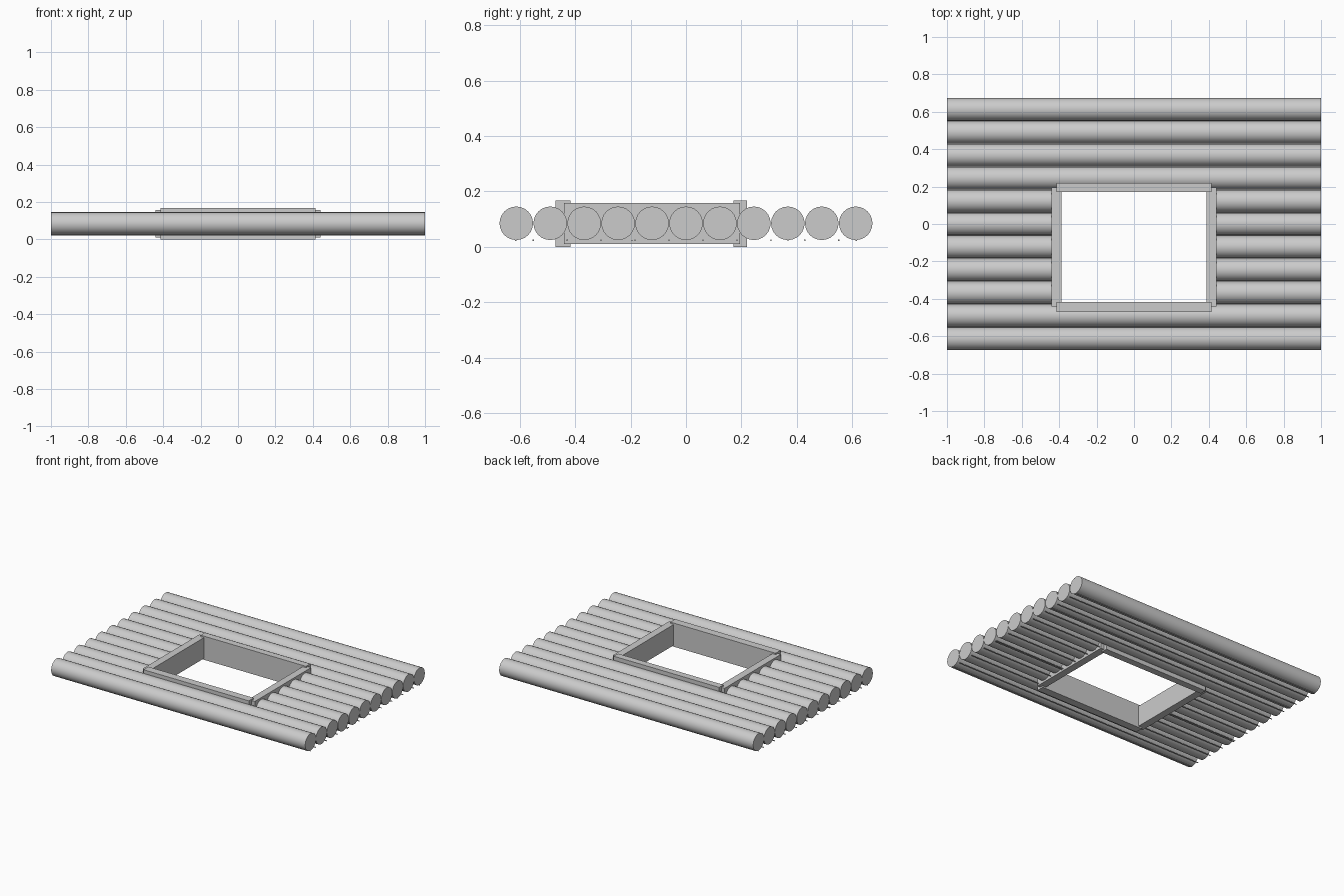
import bpy
import math

cube = bpy.data.objects.get("Cube")
if cube:
    bpy.data.objects.remove(cube, do_unlink=True)

grey = bpy.data.materials.new("plain grey")
grey.use_nodes = True
grey.diffuse_color = (0.6, 0.6, 0.6, 1)
grey.node_tree.nodes["Principled BSDF"].inputs["Base Color"].default_value = (0.6, 0.6, 0.6, 1)

PITCH, RADIUS, LOG_Z = 0.1225, 0.0605, 0.085
OPENING = 0.415          # where the cut logs end inside the frame


def rod(name, x0, x1, y, z, radius, sides):
    """Round bar along x."""
    bpy.ops.mesh.primitive_cylinder_add(
        vertices=sides, radius=radius, depth=x1 - x0,
        location=((x0 + x1) / 2, y, z), rotation=(0, math.pi / 2, 0))
    ob = bpy.context.object
    ob.name = name
    ob.data.materials.append(grey)
    bpy.ops.object.shade_smooth_by_angle(angle=math.radians(40))


def box(name, x, y, z):
    """Box from (min, max) pairs."""
    bpy.ops.mesh.primitive_cube_add(
        size=1, location=[sum(p) / 2 for p in (x, y, z)])
    ob = bpy.context.object
    ob.name = name
    ob.scale = [p[1] - p[0] for p in (x, y, z)]
    bpy.ops.object.transform_apply(location=False, rotation=False, scale=True)
    ob.data.materials.append(grey)


def course(name, y, z, radius, sides):
    """Full-length bar, or two short ones beside the window opening."""
    if -0.42 < y < 0.18:
        rod(name + "_right", -1, -OPENING, y, z, radius, sides)
        rod(name + "_left", OPENING, 1, y, z, radius, sides)
    else:
        rod(name, -1, 1, y, z, radius, sides)


# Wall logs
for i in range(-5, 6):
    course(f"log_{i + 6}", i * PITCH, LOG_Z, RADIUS, 24)

# Thin strands in the gaps on the underside
for i in range(10):
    course(f"gap_strand_{i + 1}", (i - 4.5) * PITCH, 0.024, 0.003, 6)
for i, y in enumerate((-0.614, -0.195, 0.368, 0.614)):
    course(f"log_strand_{i + 1}", y, 0.023, 0.003, 6)

# Window frame: jambs at the sides, thicker rails across the ends
for side, s in (("left", 1), ("right", -1)):
    box(f"frame_jamb_{side}", sorted((s * 0.388, s * 0.44)), (-0.44, 0.194), (0.01, 0.158))
box("frame_rail_back", (-0.415, 0.415), (0.172, 0.22), (0, 0.168))
box("frame_rail_front", (-0.415, 0.415), (-0.471, -0.416), (0, 0.168))
